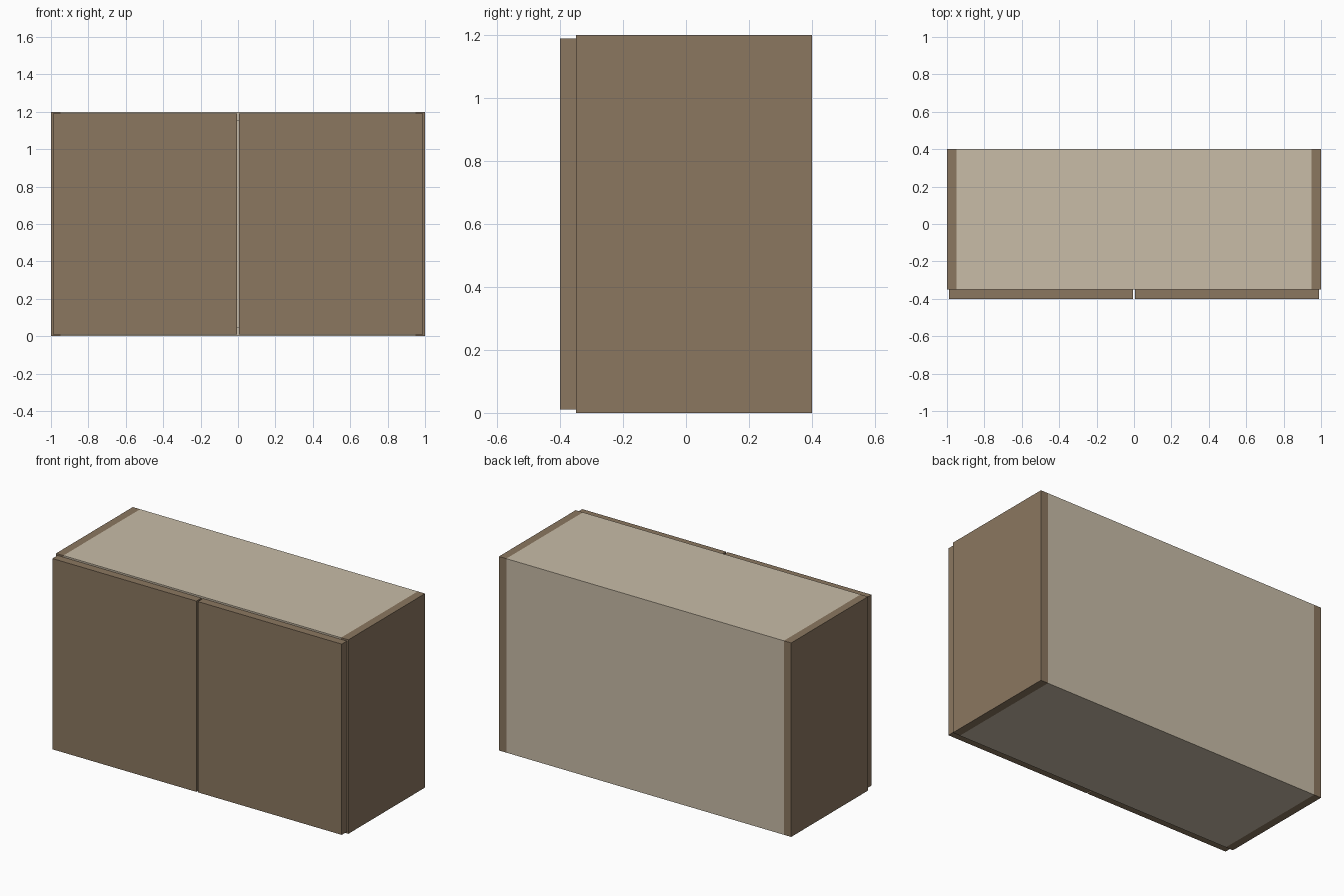
import bpy
import bmesh

if "Cube" in bpy.data.objects:
    bpy.data.objects.remove(bpy.data.objects["Cube"])


def material(name, srgb):
    m = bpy.data.materials.new(name)
    lin = [((c / 255 + 0.055) / 1.055) ** 2.4 for c in srgb]
    m.diffuse_color = (*lin, 1.0)
    m.use_nodes = True
    m.node_tree.nodes["Principled BSDF"].inputs["Base Color"].default_value = m.diffuse_color
    return m


brown = material("brown wood", (139, 119, 96))
cream = material("pale wood", (200, 188, 167))


def panel(name, x, y, z, mat):
    """Box panel given as (min, max) ranges on each axis."""
    bm = bmesh.new()
    bmesh.ops.create_cube(bm, size=1)
    for v in bm.verts:
        v.co = [r[0] if c < 0 else r[1] for c, r in zip(v.co, (x, y, z))]
    mesh = bpy.data.meshes.new(name)
    bm.to_mesh(mesh)
    bm.free()
    mesh.materials.append(mat)
    ob = bpy.data.objects.new(name, mesh)
    bpy.context.collection.objects.link(ob)
    return ob


W, T, H = 1.0, 0.05, 1.2            # half width, board thickness, height
FRONT, BACK = -0.35, 0.40           # carcass depth

# Side boards and doors, mirrored left and right
for label, s in (("left", -1), ("right", 1)):
    panel(label + "_side", sorted((s * (W - T), s * W)), (FRONT, BACK), (0, H), brown)
    panel(label + "_door", sorted((s * 0.005, s * 0.99)), (FRONT - T, FRONT),
          (0.01, H - 0.01), brown)

# Pale top, bottom and back boards between the sides
inner = (-(W - T), W - T)
panel("bottom_board", inner, (FRONT, BACK), (0, T), cream)
panel("top_board", inner, (FRONT, BACK), (H - T, H), cream)
panel("back_board", inner, (BACK - T, BACK), (T, H - T), cream)
